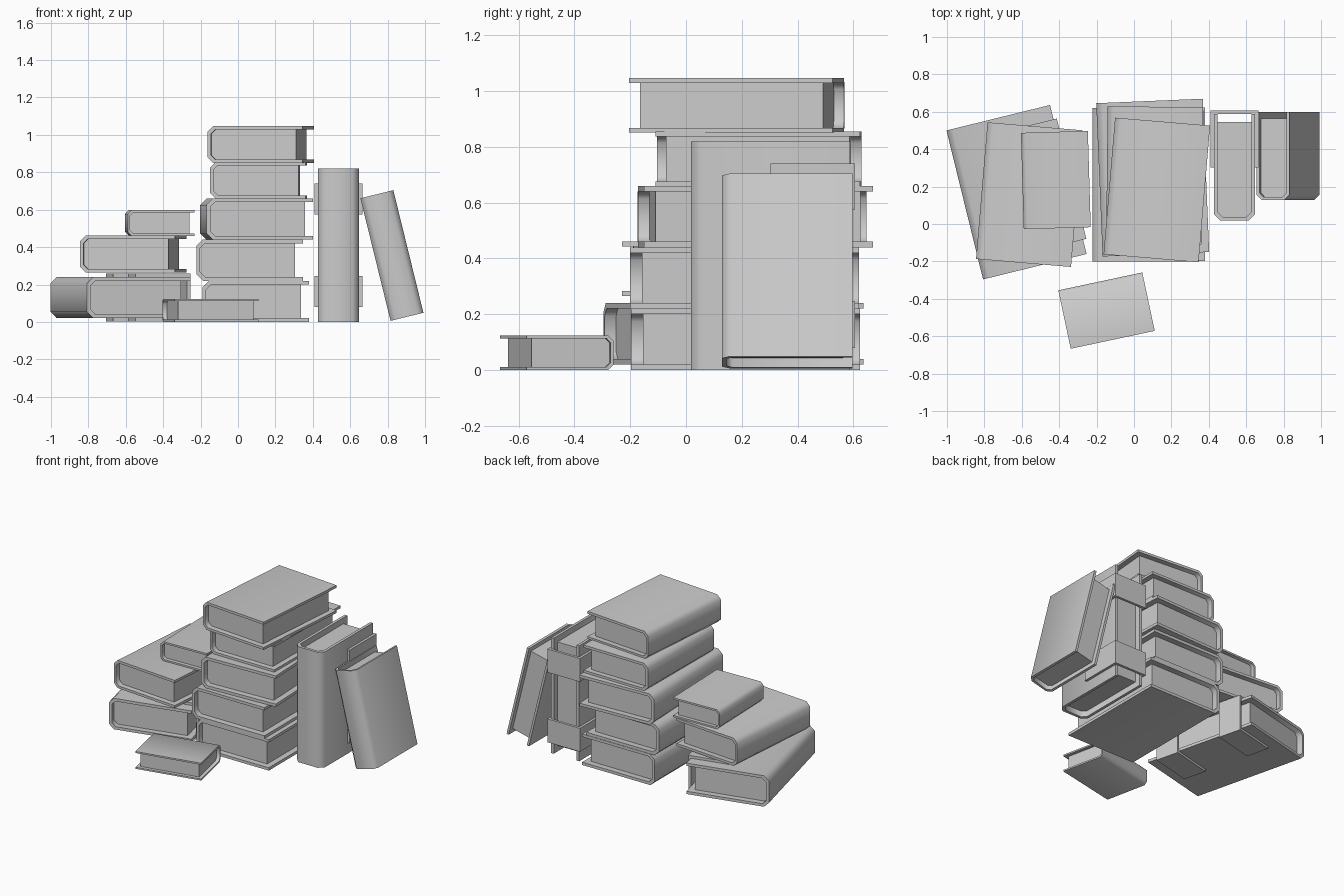
import bpy, bmesh, math
from mathutils import Matrix, Vector

cube = bpy.data.objects.get("Cube")
if cube:
    bpy.data.objects.remove(cube, do_unlink=True)

# One plain grey for everything
GREY = (0.6, 0.6, 0.6, 1)
grey = bpy.data.materials.new("plain grey")
grey.use_nodes = True
grey.diffuse_color = GREY
grey.node_tree.nodes["Principled BSDF"].inputs["Base Color"].default_value = GREY

# Full-size book: spine to fore edge, length, thickness
W, L, H = 0.57, 0.82, 0.22
BOARD, CHAMFER, LIP = 0.02, 0.034, 0.042


def prism(name, profile, y0, y1, matrix):
    """Extrude an x-z profile along y and place it."""
    bm = bmesh.new()
    face = bm.faces.new([bm.verts.new((x, y0, z)) for x, z in profile])
    new = bmesh.ops.extrude_face_region(bm, geom=[face])["geom"]
    bmesh.ops.translate(bm, vec=(0, y1 - y0, 0),
                        verts=[v for v in new if isinstance(v, bmesh.types.BMVert)])
    bmesh.ops.recalc_face_normals(bm, faces=bm.faces)
    mesh = bpy.data.meshes.new(name)
    bm.to_mesh(mesh)
    bm.free()
    mesh.materials.append(grey)
    obj = bpy.data.objects.new(name, mesh)
    obj.matrix_world = matrix
    bpy.context.collection.objects.link(obj)
    bpy.ops.object.select_all(action="DESELECT")
    obj.select_set(True)
    bpy.context.view_layer.objects.active = obj
    bpy.ops.object.shade_smooth_by_angle(angle=math.radians(60))


def spine_profile(inset, fore):
    """Chamfered spine outline, from the top fore edge round to the bottom."""
    left, top = -W / 2 + inset, H / 2 - inset
    c = CHAMFER - inset * 0.4
    upper = [(fore, top), (left + c, top), (left, top - c)]
    return upper + [(x, -z) for x, z in reversed(upper)]


def book(name, centre, rotation, scale=1.0, straps=False):
    m = Matrix.Translation(Vector(centre)) @ rotation @ Matrix.Scale(scale, 4)
    # Bent cover board
    cover = spine_profile(0, W / 2) + spine_profile(BOARD, W / 2)[::-1]
    prism(name + "_cover", cover, -L / 2, L / 2, m)
    # Page block
    prism(name + "_pages", spine_profile(BOARD, W / 2 - LIP), LIP - L / 2, L / 2 - LIP, m)
    # Straps wrapping the fore edge
    if straps:
        t, x0, x1, z = 0.018, 0.0, W / 2, H / 2
        band = [(x0, z), (x1, z), (x1, -z), (x0, -z),
                (x0, -z - t), (x1 + t, -z - t), (x1 + t, z + t), (x0, z + t)]
        for side, y in (("lower", -0.248), ("upper", 0.248)):
            prism(f"{name}_{side}_strap", band, y - 0.083, y + 0.083, m)


def turn(degrees, axis="Z"):
    return Matrix.Rotation(math.radians(degrees), 4, axis)


def upright(lean):
    """Stand a book on its end with the spine facing the front."""
    return turn(90 - lean, "Y") @ turn(90)


MID, SMALL = 0.894, 0.628

# Tall stack
book("tall_stack_book_1", (0.095, 0.213, 0.11), turn(0))
book("tall_stack_book_2", (0.063, 0.21, 0.33), turn(0))
book("tall_stack_book_3", (0.10, 0.248, 0.55), turn(2.4))
book("tall_stack_book_4", (0.11, 0.26, 0.757), turn(-0.6), MID)
book("tall_stack_book_5", (0.122, 0.182, 0.949), turn(-4.8), MID)

# Short stack
book("short_stack_book_1", (-0.628, 0.17, 0.13), turn(13.8), straps=True)
book("short_stack_book_2", (-0.56, 0.157, 0.363), turn(-4.8), MID)
book("short_stack_book_3", (-0.418, 0.235, 0.529), turn(1.7), SMALL)

# Loose book lying in front
book("front_book", (-0.147, -0.463, 0.062), turn(-78), 0.56)

# Upright and leaning books
book("upright_book", (0.537, 0.303, 0.41), upright(0), straps=True)
book("leaning_book", (0.823, 0.363, 0.355), upright(13.8), 0.823)
